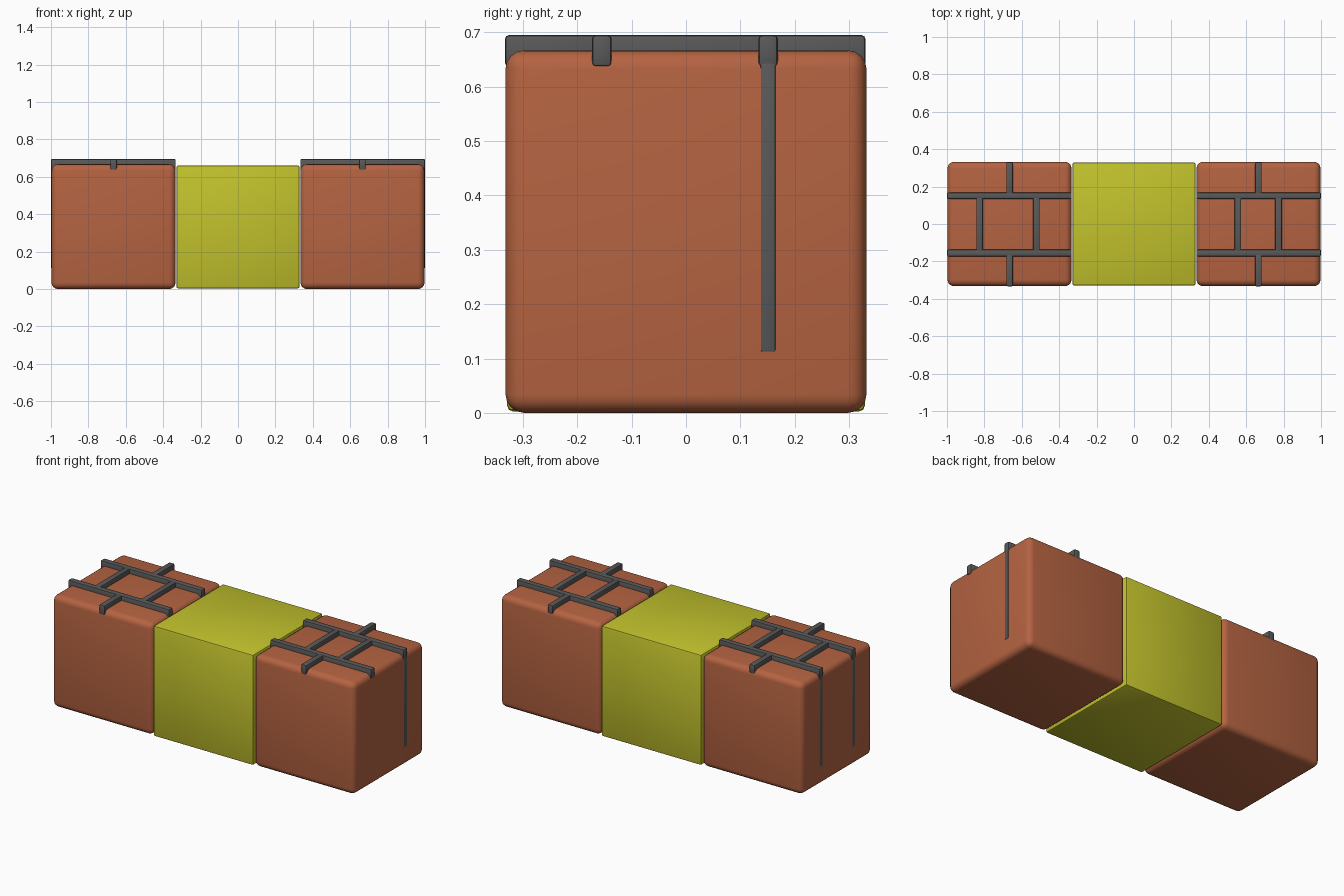
import bpy
import bmesh
import math

cube = bpy.data.objects.get("Cube")
if cube:
    bpy.data.objects.remove(cube, do_unlink=True)


def material(name, rgb):
    m = bpy.data.materials.new(name)
    m.use_nodes = True
    colour = (*rgb, 1.0)
    m.diffuse_color = colour
    bsdf = next(n for n in m.node_tree.nodes if n.type == 'BSDF_PRINCIPLED')
    bsdf.inputs["Base Color"].default_value = colour
    return m


BRICK = material("brick red", (0.46, 0.125, 0.053))
YELLOW = material("block yellow", (0.54, 0.54, 0.026))
MORTAR = material("mortar grey", (0.10, 0.10, 0.10))


def rounded_box(name, x, y, z, mat, bevel, segments):
    """Box spanning the (min, max) pairs x, y, z with rounded edges."""
    bm = bmesh.new()
    bmesh.ops.create_cube(bm, size=1.0)
    for v in bm.verts:
        v.co = [lo + (c + 0.5) * (hi - lo) for c, (lo, hi) in zip(v.co, (x, y, z))]
    bmesh.ops.bevel(bm, geom=bm.edges[:], offset=bevel, segments=segments,
                    profile=0.5, affect='EDGES', clamp_overlap=True)
    mesh = bpy.data.meshes.new(name)
    bm.to_mesh(mesh)
    bm.free()
    mesh.materials.append(mat)
    obj = bpy.data.objects.new(name, mesh)
    bpy.context.collection.objects.link(obj)
    bpy.ops.object.select_all(action='DESELECT')
    obj.select_set(True)
    bpy.context.view_layer.objects.active = obj
    bpy.ops.object.shade_smooth_by_angle(angle=math.radians(40))
    return obj


HALF = 0.018               # half width of a mortar bar
BAR_Z = (0.637, 0.695)     # bars are sunk into the brick tops
ROWS = (-0.155, 0.151)     # y of the two long bars


def mortar(name, x, y, z=BAR_Z, bevel=0.007):
    rounded_box(name, x, y, z, MORTAR, bevel, 2)


def around(c, half=HALF):
    return (c - half, c + half)


# Centre block
rounded_box("centre_block", (-0.329, 0.329), (-0.329, 0.329), (0.003, 0.661),
            YELLOW, 0.01, 2)

# Brick blocks: side, sign, x of the two inner joints, rows with a side strip
for side, s, joints, strip_rows in (
        ("left", 1, (0.555, 0.773), ROWS[1:]),
        ("right", -1, (-0.825, -0.522), ROWS)):
    x_span = tuple(sorted((s * 0.334, s * 0.997)))
    rounded_box(side + "_brick_block", x_span, (-0.332, 0.332), (0.0, 0.667),
                BRICK, 0.034, 4)

    # Long mortar bars
    bar_x = tuple(sorted((s * 0.333, s * 1.0)))
    for i, y in enumerate(ROWS):
        mortar(f"{side}_long_bar_{i}", bar_x, around(y))

    # Short joints between the bars
    for i, x in enumerate(joints):
        mortar(f"{side}_inner_joint_{i}", around(x), ROWS)

    # Stubs from the bars to the front and back edges
    mortar(side + "_front_stub", around(s * 0.665), (-0.333, ROWS[0]))
    mortar(side + "_back_stub", around(s * 0.665), (ROWS[1], 0.33))

    # Thin strips running down the outer end
    strip_x = tuple(sorted((s * 0.96, s * 0.9995)))
    for i, y in enumerate(strip_rows):
        mortar(f"{side}_end_strip_{i}", strip_x, around(y, 0.014), (0.112, 0.68), 0.004)
